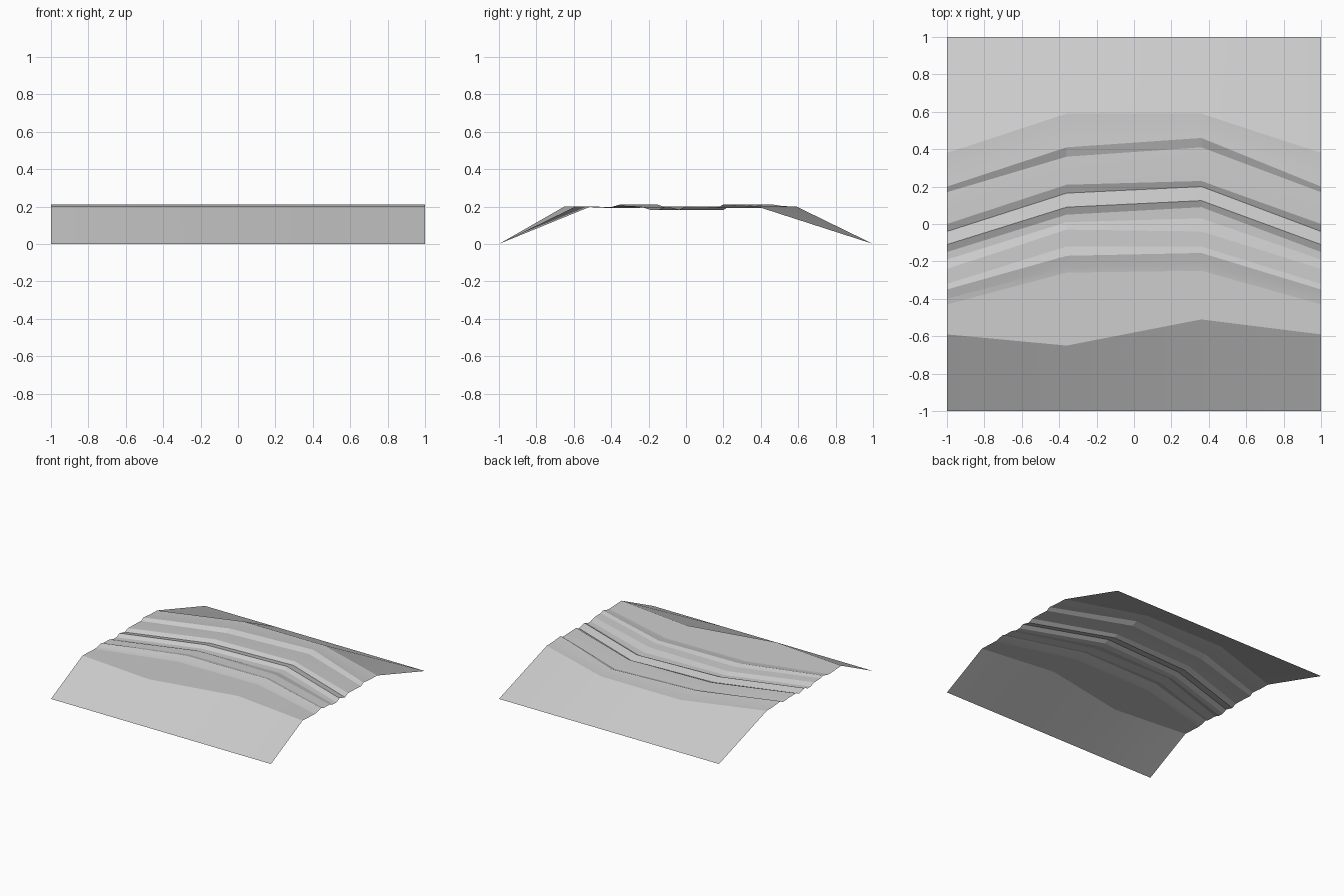
import bpy
import bmesh

# Remove the default object
default = bpy.data.objects.get("Cube")
if default:
    bpy.data.objects.remove(default, do_unlink=True)

# Single plain material
material = bpy.data.materials.new("light grey")
material.use_nodes = True
colour = (0.6, 0.6, 0.6, 1)
material.diffuse_color = colour
material.node_tree.nodes["Principled BSDF"].inputs["Base Color"].default_value = colour

# Each crease runs across the sheet: y at both side edges,
# y at the right fold, y at the left fold, and its height
STATIONS = (-1, -0.36, 0.36, 1)
CREASES = [
    (-1, -1, -1, 0),
    (-.59, -.65, -.51, .2),          # front shoulder
    (-.43, -.26, -.25, .193),
    (-.4, -.23, -.22, .197),
    (-.35, -.17, -.155, .211),       # first ridge
    (-.32, -.12, -.12, .2),
    (-.24, -.03, -.04, .198),
    (-.19, .01, .03, .182),
    (-.15, .05, .09, .182),
    (-.11, .09, .125, .2),           # second ridge
    (-.04, .165, .2, .182),
    (0, .21, .23, .2),               # third ridge
    (.1, .32, .32, .197),
    (.17, .36, .41, .193),
    (.2, .41, .46, .211),            # rear ridge
    (.29, .51, .52, .202),
    (.38, .59, .59, .2),             # back shoulder
    (1, 1, 1, 0),
]


def crease_points(edge, right_fold, left_fold, height):
    """Place one crease line over the four stations."""
    depths = (edge, right_fold, left_fold, edge)
    return [(x, y, height) for x, y in zip(STATIONS, depths)]


def build_sheet(name, rows):
    """Loft a single-skinned sheet through successive crease lines."""
    bm = bmesh.new()
    grid = [[bm.verts.new(point) for point in crease_points(*row)] for row in rows]
    for front, back in zip(grid, grid[1:]):
        for i in range(len(STATIONS) - 1):
            bm.faces.new((front[i], front[i + 1], back[i + 1], back[i]))
    mesh = bpy.data.meshes.new(name)
    bm.to_mesh(mesh)
    bm.free()
    mesh.materials.append(material)
    sheet = bpy.data.objects.new(name, mesh)
    bpy.context.collection.objects.link(sheet)
    return sheet


# Stepped sheet with sloping front and back aprons
terrain_sheet = build_sheet("stepped_terrain", CREASES)
bpy.context.view_layer.objects.active = terrain_sheet
terrain_sheet.select_set(True)
bpy.ops.object.shade_smooth_by_angle(angle=0.12)
